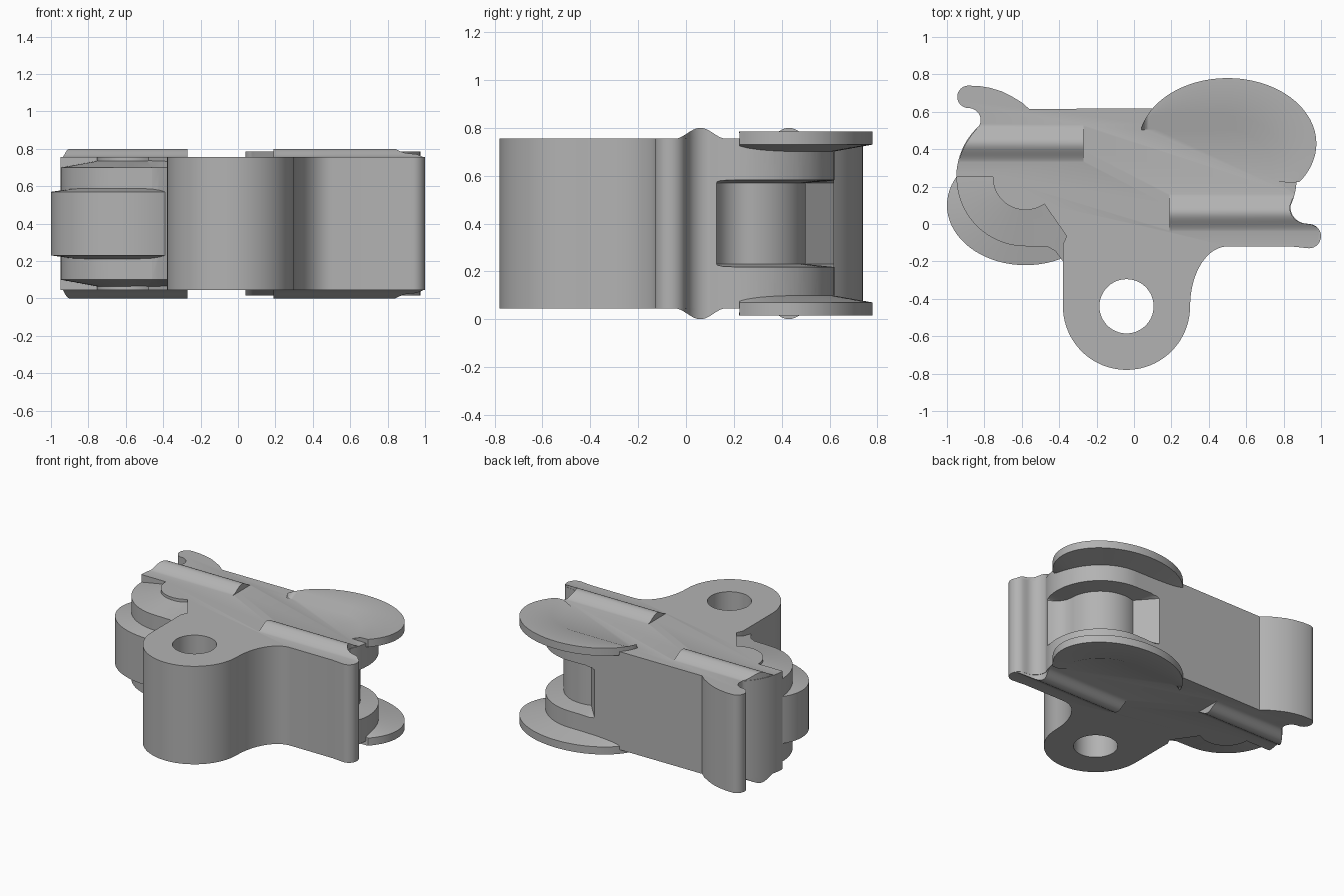
import bpy, bmesh
from math import sin, cos, pi, radians, sqrt

cube = bpy.data.objects.get("Cube")
if cube:
    bpy.data.objects.remove(cube, do_unlink=True)

MID = 0.4                      # height of the plane of symmetry
L, R = (-0.58, 0.25), (0.5, 0.25)   # pivot centres of the two ends
RAD = 0.37

steel = bpy.data.materials.new("plain_grey")
steel.use_nodes = True
grey = (0.45, 0.45, 0.45, 1)
steel.diffuse_color = grey
steel.node_tree.nodes["Principled BSDF"].inputs["Base Color"].default_value = grey


def arc(c, a0, a1, rx, ry=None, n=16):
    ry = ry or rx
    out = []
    for i in range(n + 1):
        a = radians(a0 + (a1 - a0) * i / n)
        out.append((c[0] + rx * cos(a), c[1] + ry * sin(a)))
    return out


def loft(name, sections):
    """Skin a row of equal closed sections and cap both ends."""
    bm = bmesh.new()
    rows = [[bm.verts.new(p) for p in s] for s in sections]
    n = len(rows[0])
    for a, b in zip(rows, rows[1:]):
        for i in range(n):
            j = (i + 1) % n
            bm.faces.new((a[i], a[j], b[j], b[i]))
    bm.faces.new(rows[0])
    bm.faces.new(rows[-1][::-1])
    bmesh.ops.recalc_face_normals(bm, faces=bm.faces)
    me = bpy.data.meshes.new(name)
    bm.to_mesh(me)
    bm.free()
    me.materials.append(steel)
    ob = bpy.data.objects.new(name, me)
    bpy.context.collection.objects.link(ob)
    return ob


def prism(name, outline, half):
    return loft(name, [[(x, y, MID + h) for x, y in outline] for h in (-half, half)])


def ring(name, inner, outer, h_in, h_out):
    """Swept wedge between two paths, symmetric about the middle plane."""
    return loft(name, [[(*p, MID + h_in), (*q, MID + h_out),
                        (*q, MID - h_out), (*p, MID - h_in)]
                       for p, q in zip(inner, outer)])


def combine(base, tool, how):
    mod = base.modifiers.new(how.lower(), 'BOOLEAN')
    mod.operation, mod.solver, mod.object = how, 'EXACT', tool
    bpy.context.view_layer.objects.active = base
    bpy.ops.object.modifier_apply(modifier=mod.name)
    bpy.data.objects.remove(tool, do_unlink=True)


# Main body outline, clockwise from the right of the lug
outline = (
    arc((0.5, -0.44), 90, 178, 0.2, 0.32)            # fillet into the lug
    + arc((-0.04, -0.44), 0, -180, 0.34, n=40)       # lug
    + [(-0.38, -0.11), (-0.36, -0.065)]
    + arc(L, -55, -180, 0.175, n=20)                 # stepped post
    + arc(L, 180, 132, RAD)                          # left nose
    + arc((-0.885, 0.555), -25, 90, 0.065, n=12)     # left notch
    + arc((-0.885, 0.68), 265, 95, 0.06, n=14)       # left hook
    + [(-0.83, 0.738), (-0.77, 0.728), (-0.71, 0.71),
       (-0.65, 0.68), (-0.6, 0.65), (-0.56, 0.615)]
    + arc(R, 90, -24, RAD, n=32)                     # right nose
    + arc((0.925, 0.09), 175, 268, 0.088, n=12)      # right notch
    + arc((0.935, -0.065), 88, -90, 0.065, n=14)     # right hook
    + [(0.84, -0.12)]
)
body = prism("chain_link_body", outline, 0.355)

# Pin hole
combine(body, prism("hole_cutter", arc((-0.04, -0.44), 0, 354, 0.145, n=59), 0.6),
        'DIFFERENCE')

# Pocket around the right post
inner = ([(0.29, 0.632), (0.35, 0.564)] + arc(R, 109, 0, 0.25, n=24)
         + [(0.757, 0.215), (0.78, 0.175), (0.81, 0.148), (0.86, 0.122)])
outer = []
for x, y in inner:
    d = sqrt((x - R[0]) ** 2 + (y - R[1]) ** 2)
    outer.append((R[0] + (x - R[0]) * 0.5 / d, R[1] + (y - R[1]) * 0.5 / d))
combine(body, ring("pocket_cutter", inner, outer, 0.17, 0.195), 'DIFFERENCE')

# Sloped flange around the left post
inner = arc(L, 178, 270, 0.165, n=20) + [(-0.485, 0.115), (-0.42, 0.03), (-0.35, -0.05), (-0.3, -0.05)]
outer = arc(L, 178, 270, RAD - 0.001, n=20) + [(-0.46, -0.122), (-0.42, -0.145), (-0.38, -0.2), (-0.3, -0.2)]
combine(body, ring("left_flange", inner, outer, 0.337, 0.3), 'UNION')

# Oval knob in the middle of the left end
rim = arc((-0.58, 0.1), 0, 355, 0.42, 0.32, n=71)
crown = arc((-0.58, 0.1), 0, 355, 0.21, 0.16, n=71)
knob = loft("left_knob", [[(x, y, MID + h) for x, y in path]
                          for path, h in ((crown, -0.2), (rim, -0.17),
                                          (rim, 0.17), (crown, 0.2))])
combine(body, knob, 'UNION')

# Thin overhanging side plates on the right end, top and bottom
for s in (1, -1):
    sections = []
    for i in range(61):
        t = 166 - (166 + 36) * i / 60
        out = (0.5 + 0.475 * cos(radians(t)), 0.43 + 0.35 * sin(radians(t)))
        if t > 90:
            low, up = (out[0], 0.5), (out[0], min(0.58, out[1] - 0.003))
        else:
            a = radians(90 - (90 - t) * 95 / 126)
            low, up = [(R[0] + r * cos(a), R[1] + r * sin(a)) for r in (0.25, 0.33)]
        sections.append([(*low, MID + s * 0.353), (*up, MID + s * 0.385),
                         (*out, MID + s * 0.385), (*out, MID + s * 0.33),
                         (*low, MID + s * 0.28)])
    combine(body, loft("side_plate", sections), 'UNION')


# Rounded ribs along both ends, top and bottom
def left_end(y):
    return L[0] - sqrt(RAD ** 2 - (y - L[1]) ** 2) + 0.004


def right_end(y):
    if y < 0:
        return 0.931 + sqrt(max(0, 0.065 ** 2 - (y + 0.065) ** 2))
    if y < 0.1:
        return 0.921 - sqrt(max(0, 0.088 ** 2 - (y - 0.09) ** 2))
    return R[0] + sqrt(RAD ** 2 - (y - R[1]) ** 2) - 0.004


for yc, x0, end in ((0.43, -0.27, left_end), (0.06, 0.19, right_end)):
    for s in (1, -1):
        sections = []
        for i in range(25):
            u = i / 12 - 1
            y = yc + 0.11 * u
            top = MID + s * (0.354 + 0.046 * (0.5 + 0.5 * cos(pi * u)))
            base = MID + s * 0.3
            sections.append([(x0, y, base), (end(y), y, base),
                             (end(y), y, top), (x0, y, top)])
        combine(body, loft("rib", sections), 'UNION')

# Smooth curved walls, crisp edges
for ob in bpy.context.selected_objects:
    ob.select_set(False)
body.select_set(True)
bpy.context.view_layer.objects.active = body
bpy.ops.object.shade_smooth_by_angle(angle=radians(25))
